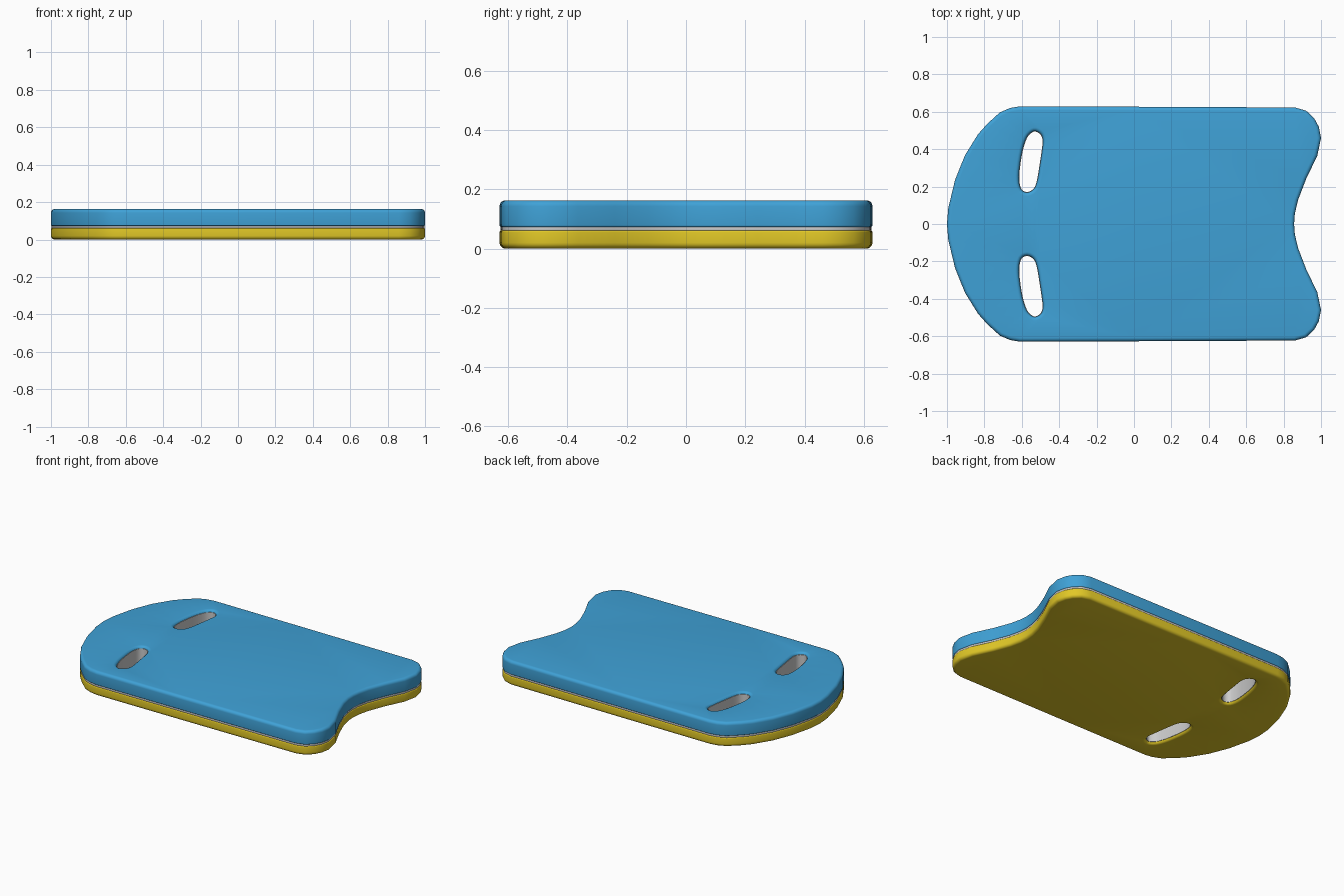
import bpy, bmesh, math
from mathutils import Vector

if "Cube" in bpy.data.objects:
    bpy.data.objects.remove(bpy.data.objects["Cube"])

# Upper half of the board outline, nose to tail notch
half = [(-1, 0), (-.993, .085), (-.957, .235), (-.904, .367), (-.834, .48),
        (-.786, .534), (-.717, .597), (-.663, .62), (-.61, .629), (.0, .627), (.86, .623),
        (.92, .606), (.963, .566), (.988, .52), (1, .46), (.98, .365),
        (.92, .24), (.877, .128), (.86, .055), (.856, 0)]
# Hand hole outline (clockwise)
slot = [(-.526, .496), (-.497, .478), (-.487, .445), (-.490, .405), (-.503, .317), (-.519, .225),
        (-.538, .185), (-.572, .169), (-.603, .185), (-.615, .235), (-.611, .305),
        (-.596, .395), (-.574, .46), (-.55, .488)]


def smooth(pts, steps=3):
    """Catmull-Rom subdivision of a closed loop."""
    out, n = [], len(pts)
    for i in range(n):
        a, b, c, d = (Vector(pts[(i + k) % n]) for k in (-1, 0, 1, 2))
        for s in range(steps):
            t = s / steps
            out.append(.5 * (2 * b + (c - a) * t + (2 * a - 5 * b + 4 * c - d) * t * t
                             + (3 * b - a - 3 * c + d) * t ** 3))
    return out


def inset(loop, d):
    """Offset a closed loop to its left, into the foam."""
    out, n = [], len(loop)
    for i in range(n):
        p = loop[i]
        e1 = (p - loop[i - 1]).normalized()
        e2 = (loop[(i + 1) % n] - p).normalized()
        n1, n2 = Vector((-e1.y, e1.x)), Vector((-e2.y, e2.x))
        m = (n1 + n2).normalized()
        out.append(p + m * (d / max(m.dot(n1), .5)))
    return out


def rounded(z0, z1, r0, r1, base=0, steps=5):
    """Side profile as (inset, z), rounded at the bottom and the top."""
    ang = [math.pi / 2 * i / steps for i in range(steps + 1)]
    low = [(base + r0 * (1 - math.sin(a)), z0 + r0 * (1 - math.cos(a))) for a in ang]
    high = [(base + r1 * (1 - math.cos(a)), z1 - r1 * (1 - math.sin(a))) for a in ang]
    return low + high


def build(name, loops, profile, color=None, capped=True):
    bm = bmesh.new()
    ends = ([], [])
    for loop in loops:
        rings = [[bm.verts.new((p.x, p.y, z)) for p in inset(loop, d)] for d, z in profile]
        n = len(loop)
        pairs = list(zip(rings, rings[1:]))
        if not capped:
            pairs.append((rings[-1], rings[0]))
        for a, b in pairs:
            for i in range(n):
                j = (i + 1) % n
                bm.faces.new((a[i], a[j], b[j], b[i]))
        for end, ring in zip(ends, (rings[0], rings[-1])):
            end += [bm.edges.get((ring[i - 1], ring[i])) for i in range(n)]
    if capped:
        for end, nz in zip(ends, (-1, 1)):
            bmesh.ops.triangle_fill(bm, edges=end, use_beauty=True, normal=(0, 0, nz))
    bmesh.ops.recalc_face_normals(bm, faces=bm.faces[:])
    me = bpy.data.meshes.new(name)
    bm.to_mesh(me)
    bm.free()
    me.shade_smooth()
    me.set_sharp_from_angle(angle=math.radians(40))
    ob = bpy.data.objects.new(name, me)
    bpy.context.collection.objects.link(ob)
    if color:
        mat = bpy.data.materials.new(name + "_foam")
        mat.diffuse_color = color
        mat.use_nodes = True
        mat.node_tree.nodes["Principled BSDF"].inputs["Base Color"].default_value = mat.diffuse_color
        me.materials.append(mat)
    return ob


# Closed loops: outline counter-clockwise, holes clockwise
full = half + [(x, -y) for x, y in half[-2:0:-1]]
outline = [Vector(p) for p in reversed(full)]
hole_back = smooth(slot)
hole_front = [Vector((p.x, -p.y)) for p in reversed(hole_back)]
loops = [outline, hole_back, hole_front]

# Three foam layers
build("bottom_layer", loops, rounded(0, .061, .02, .006), (.76, .58, .02, 1))
build("middle_layer", loops, rounded(.058, .076, .006, .006, .003))
build("top_layer", loops, rounded(.073, .163, .006, .02), (.05, .36, .68, 1))

# Grey sleeves inside the hand holes
for name, hole in (("back_hole_sleeve", hole_back), ("front_hole_sleeve", hole_front)):
    build(name, [hole], [(-.002, .014), (-.002, .149), (.006, .149), (.006, .014)], capped=False)
